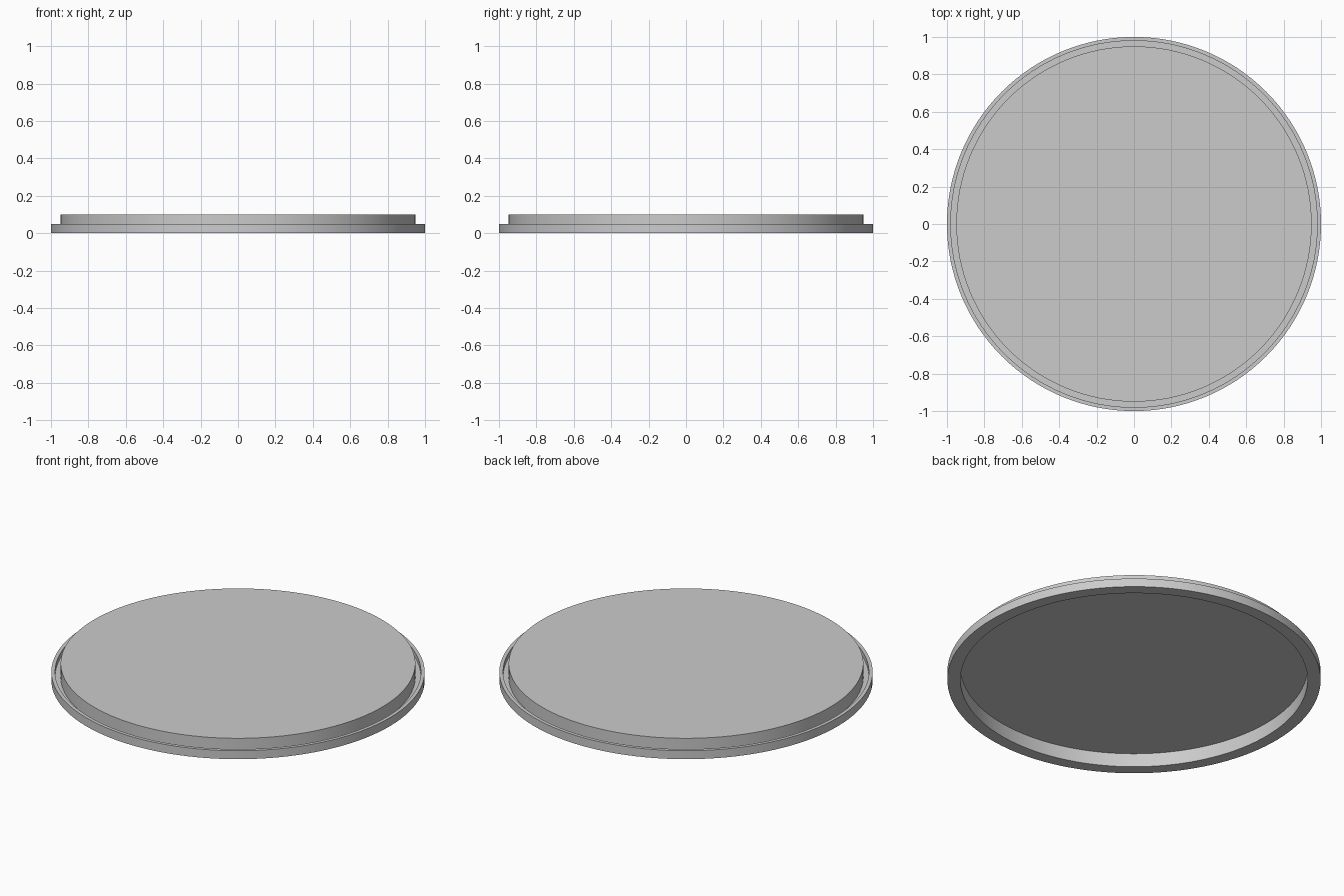
import bpy, bmesh
from math import cos, sin, tau, radians

if "Cube" in bpy.data.objects:
    bpy.data.objects.remove(bpy.data.objects["Cube"])

SEGMENTS = 128

# Section (radius, height): top edge, wall, groove, rim, base ring, hollow underside
profile = [(0.95, 0.10), (0.95, 0.02), (0.98, 0.02), (0.98, 0.05),
           (1.00, 0.05), (1.00, 0.00), (0.93, 0.00), (0.93, 0.08)]


def lathe(name, points):
    """Spin a section about z and cap both ends with flat discs."""
    bm = bmesh.new()
    rings = [[bm.verts.new((r * cos(tau * i / SEGMENTS), r * sin(tau * i / SEGMENTS), z))
              for i in range(SEGMENTS)] for r, z in points]
    for a, b in zip(rings, rings[1:]):
        for i in range(SEGMENTS):
            j = (i + 1) % SEGMENTS
            bm.faces.new((a[i], a[j], b[j], b[i]))
    bm.faces.new(rings[0])
    bm.faces.new(rings[-1])
    bmesh.ops.recalc_face_normals(bm, faces=bm.faces[:])
    mesh = bpy.data.meshes.new(name)
    bm.to_mesh(mesh)
    bm.free()
    obj = bpy.data.objects.new(name, mesh)
    bpy.context.collection.objects.link(obj)
    bpy.context.view_layer.objects.active = obj
    obj.select_set(True)
    bpy.ops.object.shade_smooth_by_angle(angle=radians(30))
    return obj


# Round lid with a raised top and a grooved rim
lathe("round_lid", profile)
